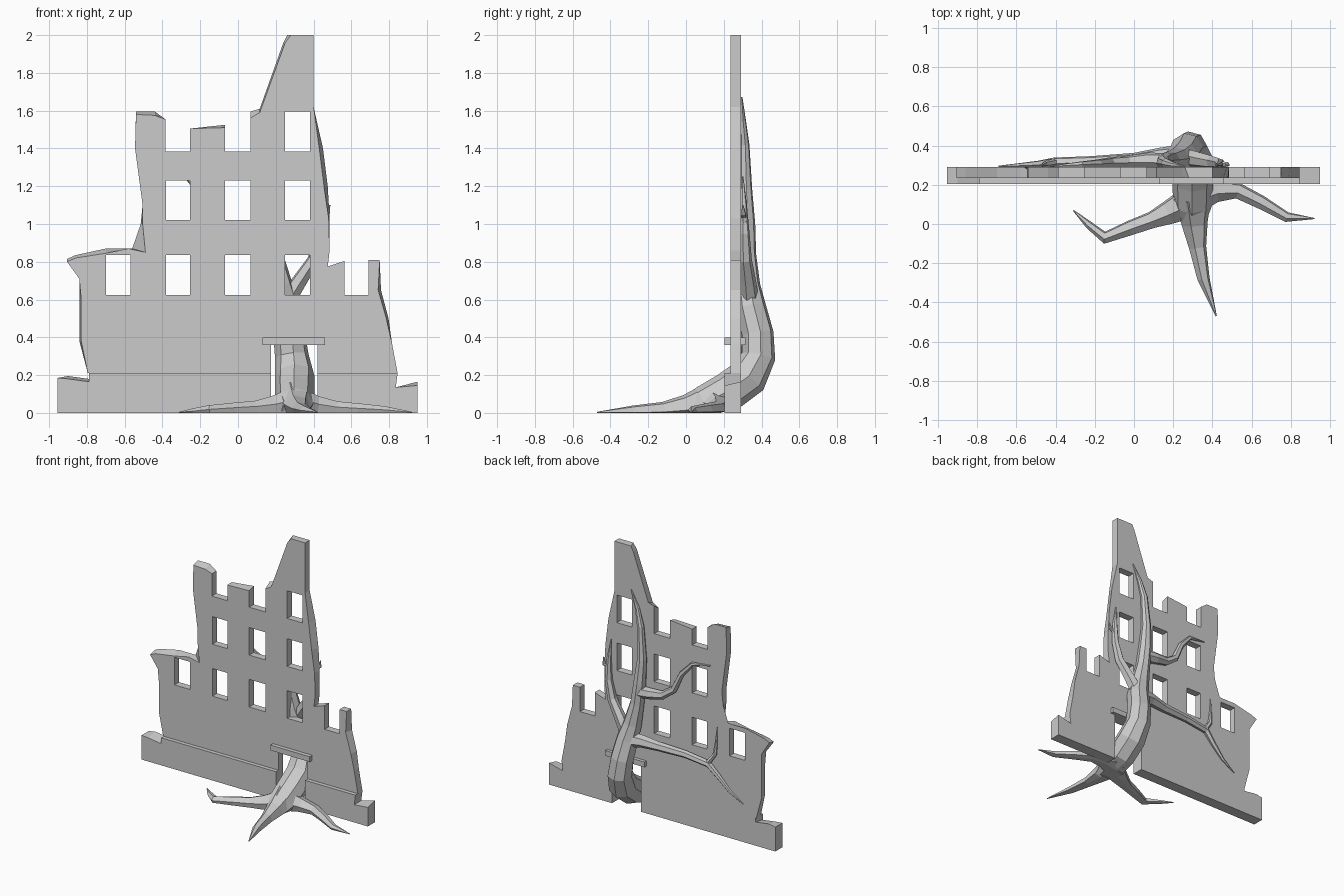
import bpy, bmesh, math
from mathutils import Vector


def finish(bm, name):
    bmesh.ops.recalc_face_normals(bm, faces=bm.faces[:])
    me = bpy.data.meshes.new(name)
    bm.to_mesh(me)
    bm.free()
    ob = bpy.data.objects.new(name, me)
    bpy.context.collection.objects.link(ob)
    return ob


def slab(name, outline, y0, y1, holes=()):
    """Flat wall from an x,z outline; optional dx,dz shifts the rear corner."""
    bm = bmesh.new()
    loops, edges, back = [], [], {}
    for pts in [outline, *holes]:
        loop = []
        for p in pts:
            v = bm.verts.new((p[0], y0, p[1]))
            dx, dz = p[2:] if len(p) > 2 else (0, 0)
            back[v] = (p[0] + dx, y1, p[1] + dz)
            loop.append(v)
        edges += [bm.edges.new((loop[i - 1], loop[i])) for i in range(len(loop))]
        loops.append(loop)
    bmesh.ops.triangle_fill(bm, edges=edges, use_beauty=True, normal=(0, -1, 0))
    front_faces = bm.faces[:]
    back = {v: bm.verts.new(co) for v, co in back.items()}
    for f in front_faces:
        bm.faces.new([back[v] for v in reversed(f.verts)])
    for loop in loops:
        for i in range(len(loop)):
            a, b = loop[i - 1], loop[i]
            bm.faces.new((a, b, back[b], back[a]))
    return finish(bm, name)


def tube(name, path, sides=6):
    """Faceted tapering limb through (x, y, z, radius) points, cut at the ground."""
    bm = bmesh.new()
    pts = [Vector(p[:3]) for p in path]
    rings, n = [], None
    for i, p in enumerate(pts):
        t = (pts[min(i + 1, len(pts) - 1)] - pts[max(i - 1, 0)]).normalized()
        if n is None:
            n = t.orthogonal()
        n = (n - t * n.dot(t)).normalized()
        b = t.cross(n)
        ring = []
        for k in range(sides):
            a = 2 * math.pi * k / sides
            co = p + (n * math.cos(a) + b * math.sin(a)) * path[i][3]
            co.z = max(co.z, 0)
            ring.append(bm.verts.new(co))
        rings.append(ring)
    for r, s in zip(rings, rings[1:]):
        for k in range(sides):
            j = (k + 1) % sides
            bm.faces.new((r[k], r[j], s[j], s[k]))
    bm.faces.new(rings[0][::-1])
    bm.faces.new(rings[-1])
    return finish(bm, name)


def rect(x0, x1, z0, z1):
    return [(x0, z0), (x1, z0), (x1, z1), (x0, z1)]


# Ruined upper wall with broken edge, door notch and windows
wall = [
    (-.795, .21), (-.83, .38, -.01, 0), (-.83, .6, -.01, 0), (-.84, .71),
    (-.905, .80, 0, .015), (-.86, .82, 0, .015), (-.7, .845, 0, .025), (-.58, .87),
    (-.49, .85, -.07, .02), (-.505, 1.0, -.01, 0), (-.505, 1.1), (-.525, 1.25),
    (-.545, 1.4), (-.54, 1.58, 0, .015), (-.44, 1.575, 0, .02), (-.385, 1.555),
    (-.385, 1.385), (-.255, 1.385), (-.255, 1.505), (-.07, 1.51, 0, .015),
    (-.07, 1.385), (.065, 1.385), (.065, 1.56, 0, .035), (.115, 1.59, 0, .02),
    (.25, 1.96, -.01, 0), (.28, 2.0, -.02, 0), (.4, 2.0), (.4, 1.62), (.43, 1.4, .02, 0),
    (.455, 1.2, .02, 0), (.48, 1.03, .005, 0), (.485, .86), (.475, .775),
    (.565, .805), (.565, .625), (.69, .625), (.69, .81), (.75, .81),
    (.742, .65, .015, 0), (.785, .5, .012, 0), (.815, .37), (.845, .21),
    (.42, .21), (.42, .36), (.175, .36), (.175, .21)]
cols = [(-.38, -.255), (-.07, .065), (.25, .38)]
windows = [rect(a, b, z, z + .21) for a, b in cols for z in (.625, 1.02)]
windows += [rect(-.70, -.57, .625, .835), rect(.25, .38, 1.385, 1.595)]
slab("ruined_wall", wall, .235, .29, windows)

# Thicker plinth either side of the doorway, and the lintel over it
slab("plinth_left", [(-.955, 0), (-.955, .185), (-.9, .18, 0, .015),
                     (-.79, .165, 0, .015), (-.79, .21), (.175, .21), (.175, 0)], .205, .29)
slab("plinth_right", [(.42, 0), (.42, .21), (.845, .21), (.835, .135),
                      (.95, .145, 0, .02), (.95, 0)], .205, .29)
slab("door_lintel", rect(.13, .46, .36, .40), .205, .315)

# Trunk passing through the doorway and rising behind the wall
tube("trunk", [(.30, .02, .01, .07), (.30, .10, .045, .10), (.30, .22, .11, .105),
               (.30, .33, .19, .105), (.285, .385, .30, .09), (.27, .38, .42, .085),
               (.25, .345, .56, .08), (.22, .325, .68, .068), (.185, .32, .84, .052),
               (.165, .32, 1.0, .047), (.15, .315, 1.18, .036), (.165, .31, 1.42, .026),
               (.20, .30, 1.55, .017), (.255, .295, 1.67, .004)], 8)

# Branches spread over the back of the wall
branches = {
    "branch_right": [(.25, .34, .58, .05), (.32, .33, .69, .042), (.40, .315, .81, .034),
                     (.435, .31, .95, .027), (.435, .305, 1.1, .018), (.42, .30, 1.25, .004)],
    "twig_right": [(.435, .31, .98, .018), (.45, .305, 1.04, .015),
                   (.475, .305, 1.05, .012), (.485, .30, 1.10, .004)],
    "branch_middle": [(.17, .32, .93, .045), (.07, .325, .94, .04), (-.03, .32, .955, .03),
                      (-.12, .315, 1.02, .026), (-.18, .31, 1.15, .021),
                      (-.27, .305, 1.25, .015), (-.41, .295, 1.27, .004)],
    "branch_low": [(.25, .35, .56, .06), (.13, .345, .57, .045), (0, .33, .56, .034),
                   (-.22, .32, .555, .027), (-.41, .315, .53, .025),
                   (-.49, .305, .45, .019), (-.58, .30, .36, .012), (-.69, .295, .29, .003)],
    "twig_low": [(-.40, .315, .53, .02), (-.455, .305, .61, .016),
                 (-.465, .30, .70, .01), (-.47, .295, .82, .003)],
}
for name, path in branches.items():
    tube(name, path)

# Roots splayed over the ground in front of the door
roots = {
    "root_left": [(.30, .12, .05, .09), (.18, .06, .025, .065), (.09, .02, .02, .045),
                  (-.02, -.02, .015, .04), (-.15, -.07, .01, .032),
                  (-.23, -.005, .006, .02), (-.31, .07, .003, .003)],
    "root_front": [(.30, .14, .07, .10), (.31, .0, .03, .068), (.325, -.12, .015, .045),
                   (.355, -.28, .008, .032), (.42, -.47, .003, .003)],
    "root_right": [(.31, .14, .05, .09), (.42, .17, .03, .06), (.53, .17, .02, .042),
                   (.65, .11, .015, .036), (.78, .035, .01, .026), (.92, .028, .003, .003)],
}
for name, path in roots.items():
    tube(name, path)
